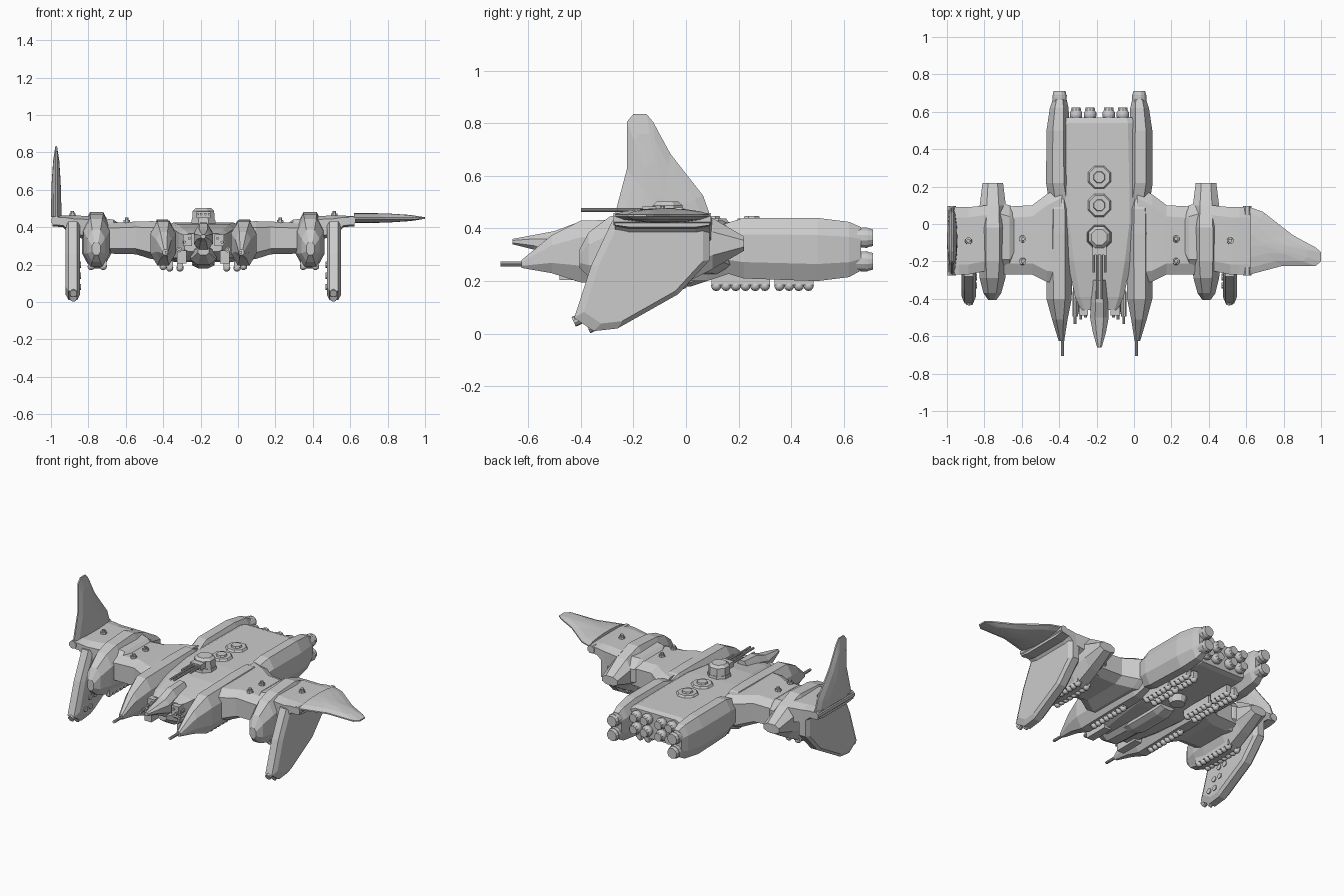
import bpy, bmesh, math
from mathutils import Vector

if bpy.data.objects.get("Cube"):
    bpy.data.objects.remove(bpy.data.objects["Cube"], do_unlink=True)

CX = -0.185  # plane of symmetry of the hull
SIDES = ((1, "left"), (-1, "right"))

grey = bpy.data.materials.new("hull_grey")
grey.use_nodes = True
grey.diffuse_color = (0.6, 0.6, 0.6, 1)
grey.node_tree.nodes["Principled BSDF"].inputs["Base Color"].default_value = (0.6, 0.6, 0.6, 1)


def finish(name, bm, smooth=False):
    bmesh.ops.recalc_face_normals(bm, faces=bm.faces[:])
    mesh = bpy.data.meshes.new(name)
    bm.to_mesh(mesh)
    bm.free()
    mesh.materials.append(grey)
    ob = bpy.data.objects.new(name, mesh)
    bpy.context.collection.objects.link(ob)
    if smooth:
        mesh.polygons.foreach_set("use_smooth", [True] * len(mesh.polygons))
    return ob


def skin(name, rings):
    """Join rings of points and cap both ends."""
    bm = bmesh.new()
    rows = [[bm.verts.new(p) for p in ring] for ring in rings]
    for a, b in zip(rows, rows[1:]):
        for i in range(len(a)):
            j = (i + 1) % len(a)
            bm.faces.new((a[i], a[j], b[j], b[i]))
    bm.faces.new(rows[0])
    bm.faces.new(rows[-1])
    return finish(name, bm)


def loft(name, axis, side, stations, cut=0.27):
    """Chamfered box sections (position, a0, a1, z0, z1) along x or y."""
    rings = []
    for p, a0, a1, z0, z1 in stations:
        c, d = cut * (a1 - a0), cut * (z1 - z0)
        if axis == "x":
            c = min(c, 0.06)
        ring = [(a0 + c, z0), (a1 - c, z0), (a1, z0 + d), (a1, z1 - d),
                (a1 - c, z1), (a0 + c, z1), (a0, z1 - d), (a0, z0 + d)]
        if axis == "y":
            rings.append([(CX + side * a, p, z) for a, z in ring])
        else:
            rings.append([(CX + side * p, a, z) for a, z in ring])
    return skin(name, rings)


def plate(name, outline, centre, thick, profile, place):
    """Outline shrinks toward centre on both faces, following (scale, height) steps."""
    steps = [(k, -h) for k, h in profile] + [(k, h) for k, h in reversed(profile)]
    rings = [[place(centre[0] + (u - centre[0]) * k, centre[1] + (v - centre[1]) * k, h * thick)
              for u, v in outline] for k, h in steps]
    return skin(name, rings)


def rod(name, start, end, r0, r1=None, sides=10):
    a, b = Vector(start), Vector(end)
    turn = (b - a).to_track_quat('Z', 'Y')
    rings = [[p + turn @ Vector((r * math.cos(t), r * math.sin(t), 0))
              for t in [math.tau * (i + 0.5) / sides for i in range(sides)]]
             for p, r in ((a, r0), (b, r0 if r1 is None else r1))]
    return skin(name, rings)


def balls(name, points, radius):
    bm = bmesh.new()
    for p in points:
        made = bmesh.ops.create_icosphere(bm, subdivisions=2, radius=radius)
        bmesh.ops.translate(bm, verts=made["verts"], vec=p)
    return finish(name, bm, True)


def box(name, x, y, z, sx, sy, sz):
    bm = bmesh.new()
    made = bmesh.ops.create_cube(bm, size=1)["verts"]
    bmesh.ops.scale(bm, verts=made, vec=(sx, sy, sz))
    bmesh.ops.translate(bm, verts=made, vec=(x, y, z))
    return finish(name, bm)


def bomb_rack(name, x, y, z, count):
    """Bar with a row of round bombs hanging below it, starting at y."""
    step = 0.037
    box(name + "_rack", x, y + step * (count - 1) / 2, z + .025, .034, step * count, .045)
    balls(name + "_bombs", [(x, y + i * step, z) for i in range(count)], .02)


# Central hull, nose and belly
loft("central_hull", "y", 1, [
    (-0.46, -.1, .1, .27, .365), (-0.39, -.13, .13, .22, .385), (-0.2, -.17, .17, .215, .415),
    (0.0, -.2, .2, .215, .425), (0.2, -.2, .2, .235, .425), (0.54, -.19, .19, .24, .425),
    (0.57, -.18, .18, .25, .415)], 0.1)
loft("nose", "y", 1, [
    (-0.66, -.012, .012, .34, .36), (-0.58, -.035, .035, .32, .375),
    (-0.5, -.05, .05, .28, .39), (-0.42, -.045, .045, .27, .42), (-0.3, -.04, .04, .28, .425)])
loft("chin", "y", 1, [
    (-0.5, -.03, .03, .25, .3), (-0.42, -.07, .07, .2, .3), (-0.2, -.07, .07, .19, .3)])
loft("belly_keel", "y", 1, [
    (-.25, -.05, .05, .19, .24), (-.2, -.06, .06, .18, .24), (.02, -.06, .06, .18, .24),
    (.08, -.05, .05, .2, .24)])
rod("belly_disc", (CX, .17, .25), (CX, .17, .195), .06, .045, 12)

# Round hatches on the deck
for y in (0.1, 0.25):
    rod("deck_disc", (CX, y, .42), (CX, y, .437), .07, .058, 8)
    rod("deck_cap", (CX, y, .43), (CX, y, .447), .036, .03, 8)

# Deck turret with four barrels
rod("turret_base", (CX, -.07, .41), (CX, -.07, .44), .072, .068, 8)
rod("turret", (CX, -.07, .43), (CX, -.07, .487), .066, .062, 8)
rod("turret_roof", (CX, -.07, .487), (CX, -.07, .502), .062, .045, 8)
box("turret_mantlet", CX, -0.135, 0.466, 0.075, 0.06, 0.035)
for dx, tip in ((-.03, -.26), (-.012, -.4), (.012, -.4), (.03, -.26)):
    rod("turret_barrel", (CX + dx, -.1, .47), (CX + dx, tip, .47), .007)

# Stern thruster bank
for dx in (-.125, -.05, .05, .125):
    for z in (.375, .3):
        rod("stern_bell", (CX + dx, .56, z), (CX + dx, .622, z), .034, .026)
        balls("stern_thruster", [(CX + dx, .585, z)], .035)

# Wing outline as span and y
WING = [(.62, -.27), (.62, .09), (.69, .065), (.76, .01), (.85, -.06), (.97, -.125),
        (1.0, -.15), (1.0, -.2), (.97, -.225), (.79, -.225)]
SWELL = [(.2, 1), (.5, .88), (.8, .6), (1, .15)]
plate("left_wing_lowered", WING, (.62, -.09), .027, SWELL, lambda u, v, w: (u, v, .449 + w))
plate("right_wing_raised", WING, (.62, -.09), .027, SWELL,
      lambda u, v, w: (-.972 + w, v, u - .165))

# Fin outline as y and z
FIN = [(-.28, .43), (.09, .43), (.09, .28), (-.03, .15), (-.26, .02), (-.35, .01),
       (-.425, .06), (-.36, .26)]

for s, tag in SIDES:
    def at(offset, y, z):
        return (CX + s * offset, y, z)

    # Front gun pods
    loft(tag + "_front_pod", "y", s, [
        (-.625, .188, .218, .25, .28), (-.51, .17, .253, .23, .375),
        (-.4, .148, .283, .195, .43), (-.05, .145, .285, .2, .437),
        (.08, .15, .28, .2, .435), (.17, .17, .26, .23, .4)])
    rod(tag + "_front_gun", at(.198, -.5, .265), at(.198, -.705, .265), .009)

    # Guns and blocks between pod and nose
    box(tag + "_nose_block", CX + s * .085, -.42, .33, .05, .14, .06)
    box(tag + "_lower_nose_block", CX + s * .115, -.4, .24, .05, .16, .07)
    for dx, z, tip in ((.075, .34, -.5), (.1, .32, -.51), (.13, .28, -.535)):
        rod(tag + "_nose_gun", at(dx, -.36, z), at(dx, tip, z), .008)
        rod(tag + "_nose_gun_sleeve", at(dx, -.36, z), at(dx, tip + .04, z), .015)

    # Rear nacelles with stacked thrusters
    loft(tag + "_rear_nacelle", "y", s, [
        (.12, .14, .27, .24, .41), (.22, .155, .285, .21, .44), (.5, .158, .283, .2, .44),
        (.62, .165, .265, .215, .425), (.665, .175, .25, .24, .405)])
    for z in (.365, .275):
        rod(tag + "_thruster_collar", at(.213, .64, z), at(.213, .69, z), .038, .04, 12)
        rod(tag + "_thruster_bell", at(.213, .68, z), at(.213, .71, z), .04, .033, 12)

    # Shoulder and wing stub
    loft(tag + "_wing_stub", "x", s, [
        (.2, -.32, .2, .22, .43), (.28, -.31, .16, .23, .432), (.36, -.27, .1, .255, .43),
        (.56, -.27, .09, .26, .42)], 0.17)
    loft(tag + "_stub_collar", "x", s, [
        (.45, -.2, .08, .29, .42), (.48, -.25, .1, .26, .44), (.55, -.25, .12, .26, .45)])

    # Wing pod
    loft(tag + "_wing_pod", "y", s, [
        (-.405, .55, .595, .25, .32), (-.37, .525, .62, .215, .385),
        (-.29, .503, .64, .19, .445), (-.2, .493, .648, .18, .47),
        (-.02, .493, .648, .185, .48), (.1, .5, .64, .245, .44), (.22, .515, .625, .315, .37)])

    # Outer arm and hinge
    loft(tag + "_outer_arm", "x", s, [
        (.6, -.25, .1, .33, .46), (.7, -.27, .09, .35, .462), (.75, -.27, .09, .4, .462),
        (.808, -.27, .09, .405, .458)], 0.15)
    rod(tag + "_hinge", at(.79, -.275, .435), at(.79, .095, .435), .025, sides=8)

    # Lower fin with tip guns and inner vents
    plate(tag + "_lower_fin", FIN, (-.12, .25), .038, [(.88, 1), (1, .6)],
          lambda u, v, w: (CX + s * (.698 + w), u, v))
    for y, z in ((-.4, .055), (-.345, .03)):
        rod(tag + "_fin_gun", at(.695, y + .05, z + .025), at(.695, y - .027, z - .01), .02)
    for i in range(3):
        for j in (0, .05):
            y, z = -.33 + i * .045 + j, .08 + i * .06
            rod(tag + "_fin_vent", at(.69, y, z), at(.654, y, z), .017)

    # Sensor posts
    for dx, y, z in ((.41, -.08, .425), (.41, -.2, .425), (.7, -.09, .46)):
        rod(tag + "_post_base", at(dx, y, z - .02), at(dx, y, z + .014), .022, .018, 8)
        rod(tag + "_post_cap", at(dx, y, z), at(dx, y, z + .026), .012, .01, 8)

    # Underslung bomb racks
    for dx in (.125, .18):
        bomb_rack(tag + "_forward_nacelle", CX + s * dx, .115, .182, 6)
        bomb_rack(tag + "_aft_nacelle", CX + s * dx, .355, .182, 4)
    for dx in (.535, .6):
        bomb_rack(tag + "_wing_pod", CX + s * dx, -.27, .19, 8)
    bomb_rack(tag + "_front_pod", CX + s * .215, -.32, .19, 8)
